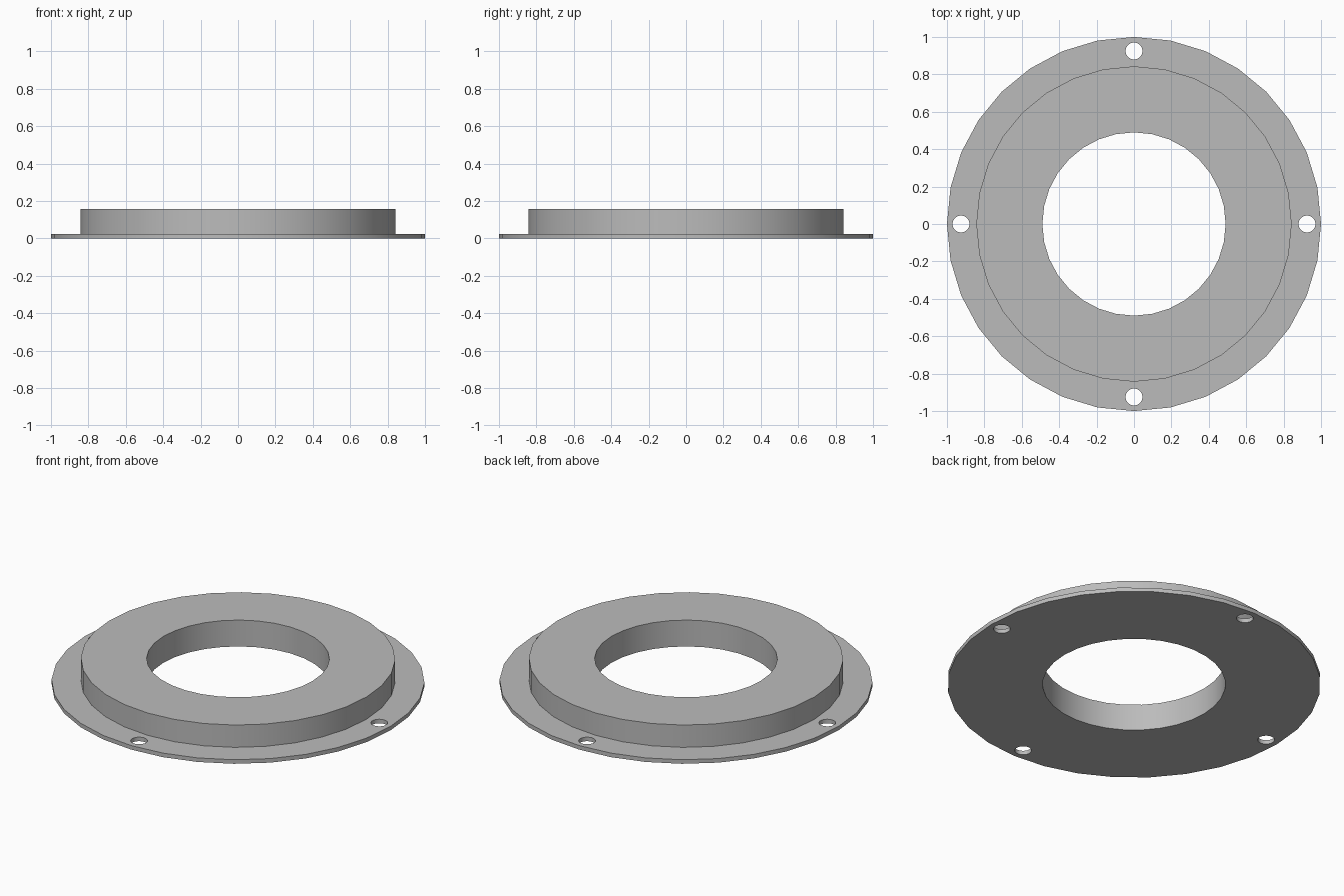
import bpy, bmesh, math
from mathutils import Matrix, Vector

SIDES = 32
BORE, COLLAR, RIM = 0.49, 0.843, 1.0
FLANGE_TOP, TOP = 0.024, 0.156
HOLE_RADIUS, HOLE_CIRCLE = 0.045, 0.925

if "Cube" in bpy.data.objects:
    bpy.data.objects.remove(bpy.data.objects["Cube"], do_unlink=True)

# Grey metal
grey = bpy.data.materials.new("grey_metal")
grey.use_nodes = True
colour = (0.5, 0.5, 0.5, 1)
grey.diffuse_color = colour
grey.node_tree.nodes["Principled BSDF"].inputs["Base Color"].default_value = colour


def make_object(name, bm):
    bmesh.ops.recalc_face_normals(bm, faces=bm.faces)
    mesh = bpy.data.meshes.new(name)
    bm.to_mesh(mesh)
    bm.free()
    mesh.materials.append(grey)
    obj = bpy.data.objects.new(name, mesh)
    bpy.context.collection.objects.link(obj)
    return obj


# Flange and raised collar turned from one closed profile
profile = [(BORE, 0), (RIM, 0), (RIM, FLANGE_TOP), (COLLAR, FLANGE_TOP),
           (COLLAR, TOP), (BORE, TOP)]
bm = bmesh.new()
rings = []
for i in range(SIDES):
    turn = Matrix.Rotation(math.tau * i / SIDES, 3, "Z")
    rings.append([bm.verts.new(turn @ Vector((r, 0, z))) for r, z in profile])
for i, ring in enumerate(rings):
    following = rings[(i + 1) % SIDES]
    for j in range(len(profile)):
        k = (j + 1) % len(profile)
        bm.faces.new((ring[j], following[j], following[k], ring[k]))
ring_obj = make_object("flanged_ring", bm)

# Four bolt holes through the flange
bm = bmesh.new()
for i in range(4):
    place = (Matrix.Rotation(math.tau * i / 4, 4, "Z")
             @ Matrix.Translation((HOLE_CIRCLE, 0, 0)))
    bmesh.ops.create_cone(bm, cap_ends=True, segments=SIDES, radius1=HOLE_RADIUS,
                          radius2=HOLE_RADIUS, depth=0.2, matrix=place)
cutter = make_object("bolt_hole_cutter", bm)
cutter.hide_render = True

cut = ring_obj.modifiers.new("bolt_holes", "BOOLEAN")
cut.operation = "DIFFERENCE"
cut.solver = "EXACT"
cut.object = cutter
bpy.ops.object.select_all(action="DESELECT")
ring_obj.select_set(True)
bpy.context.view_layer.objects.active = ring_obj
bpy.ops.object.modifier_apply(modifier=cut.name)
bpy.data.objects.remove(cutter, do_unlink=True)

# Round walls smooth, corners crisp
bpy.ops.object.shade_smooth_by_angle(angle=math.radians(30))
